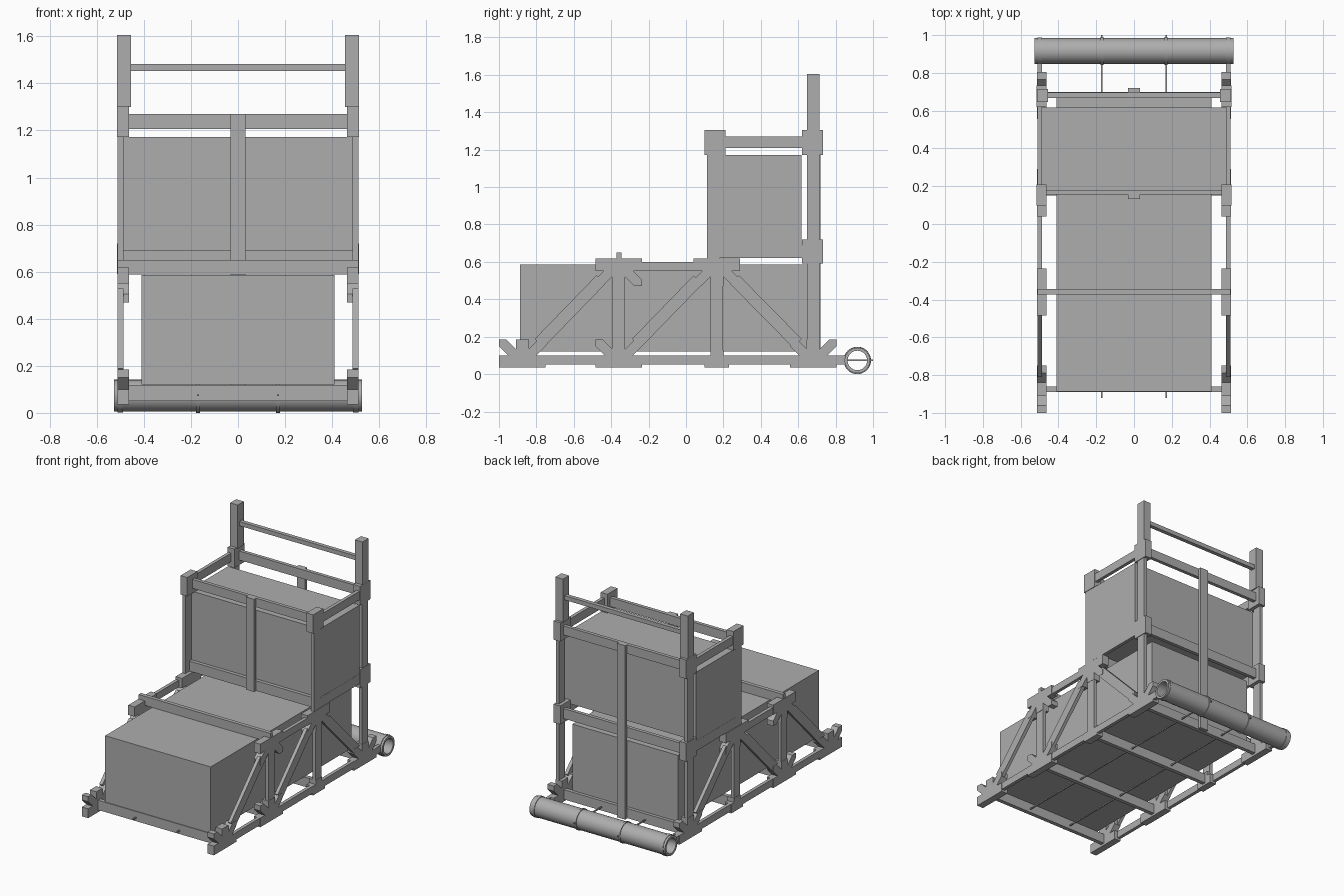
import bpy, bmesh, math
from mathutils import Vector

if "Cube" in bpy.data.objects:
    bpy.data.objects.remove(bpy.data.objects["Cube"])

grey = bpy.data.materials.new("neutral_grey")
grey.diffuse_color = (0.42, 0.42, 0.42, 1)
grey.use_nodes = True
grey.node_tree.nodes["Principled BSDF"].inputs["Base Color"].default_value = grey.diffuse_color


def finish(name, bm):
    bmesh.ops.recalc_face_normals(bm, faces=bm.faces)
    me = bpy.data.meshes.new(name)
    bm.to_mesh(me)
    bm.free()
    ob = bpy.data.objects.new(name, me)
    bpy.context.collection.objects.link(ob)
    me.materials.append(grey)
    return ob


def prism(bm, pts, x0, x1):
    """Extrude a (y, z) outline from x0 to x1."""
    f = bm.faces.new([bm.verts.new((x0, y, z)) for y, z in pts])
    r = bmesh.ops.extrude_face_region(bm, geom=[f])
    vs = [g for g in r["geom"] if isinstance(g, bmesh.types.BMVert)]
    bmesh.ops.translate(bm, vec=(x1 - x0, 0, 0), verts=vs)


def rect(y0, y1, z0, z1):
    return [(y0, z0), (y1, z0), (y1, z1), (y0, z1)]


def box(name, x0, x1, y0, y1, z0, z1):
    bm = bmesh.new()
    prism(bm, rect(y0, y1, z0, z1), x0, x1)
    return finish(name, bm)


def both_sides(name, outlines, x0, x1):
    """Same outlines on the right and left side of the frame."""
    for side, s in (("right", 1), ("left", -1)):
        bm = bmesh.new()
        for pts in outlines:
            prism(bm, pts, s * x0, s * x1)
        finish(side + "_" + name, bm)


IN, RAIL_IN, RAIL_OUT, OUT = 0.463, 0.487, 0.511, 0.513
NODES = (-0.875, -0.36, 0.165, 0.68)

# cargo boxes
box("lower_box", -0.41, 0.41, -0.888, 0.675, 0.12, 0.585)
box("upper_box", -0.51, 0.51, 0.18, 0.617, 0.69, 1.172)

# side rails
both_sides("bottom_rail", [rect(-0.99, 0.85, 0.05, 0.10)], RAIL_IN, RAIL_OUT)
both_sides("middle_rail", [rect(-0.47, 0.28, 0.55, 0.60)], RAIL_IN, RAIL_OUT)
both_sides("seat_rail", [rect(0.12, 0.66, 0.62, 0.69)], RAIL_IN, RAIL_OUT)
both_sides("top_rail", [rect(0.15, 0.68, 1.21, 1.27)], RAIL_IN, RAIL_OUT)

# upright posts
both_sides("short_post", [rect(-0.392, -0.325, 0.10, 0.56)], RAIL_IN, RAIL_OUT)
both_sides("front_post", [rect(0.13, 0.197, 0.10, 0.56),
                          rect(0.112, 0.18, 0.55, 1.2)], RAIL_IN, RAIL_OUT)
both_sides("rear_post", [rect(0.647, 0.714, 0.10, 1.2)], RAIL_IN, RAIL_OUT)
both_sides("handle_post", [rect(0.647, 0.714, 1.30, 1.605)], 0.455, 0.514)


# diagonal braces
def brace(y0, z0, y1, z1, w=0.033):
    d = Vector((y1 - y0, z1 - z0)).normalized() * w
    return [(y0 - d.y, z0 + d.x), (y0 + d.y, z0 - d.x),
            (y1 + d.y, z1 - d.x), (y1 - d.y, z1 + d.x)]


both_sides("brace", [brace(-0.785, 0.165, -0.455, 0.505),
                     brace(-0.265, 0.165, 0.065, 0.505),
                     brace(0.26, 0.505, 0.595, 0.165)], RAIL_IN, RAIL_OUT)


# joints: a rail sleeve, a post sleeve and slanted brace sockets
def socket(c, s, z, v):
    """Slanted socket on side s of a joint, rising (v=1) or hanging (v=-1)."""
    pts = [(0.035, 0), (0.075, 0), (0.125, 0.05), (0.125, 0.085),
           (0.085, 0.085), (0.035, 0.035)]
    return [(c + s * y, z + v * h) for y, h in pts]


lower, upper, sockets = [], [], []
for c in NODES:
    w = 0.065 if c == NODES[2] else 0.125
    lower += [rect(c - w, c + w, 0.035, 0.10),
              rect(c - 0.035, c + 0.035, 0.10, 0.13 if w < 0.1 else 0.185)]
    if w > 0.1:
        sockets += [socket(c, s, 0.10, 1) for s in (-1, 1)]
for c in NODES[1:3]:
    upper += [rect(c - 0.125, c + 0.125, 0.55, 0.618),
              rect(c - 0.035, c + 0.035, 0.47, 0.55)]
    sockets += [socket(c, s, 0.555, -1) for s in (-1, 1)]
both_sides("lower_joint", lower, IN, OUT)
both_sides("upper_joint", upper, IN, OUT)
both_sides("brace_socket", sockets, IN, OUT)
both_sides("corner_joint", [rect(0.098, 0.21, 1.172, 1.304),
                            rect(0.62, 0.733, 1.172, 1.304),
                            rect(0.62, 0.733, 0.59, 0.72)], IN, OUT + 0.002)

# cross bars
for c in NODES:
    box("floor_crossbar", -0.47, 0.47, c - 0.014, c + 0.014, 0.05, 0.118)
box("middle_crossbar", -0.511, 0.511, -0.372, -0.345, 0.587, 0.65)
for label, y in (("front", 0.155), ("rear", 0.675)):
    box(label + "_top_crossbar", -0.48, 0.48, y, y + 0.025, 1.207, 1.27)
    box(label + "_seat_crossbar", -0.488, 0.488, y, y + 0.025, 0.62, 0.69)
box("handle_bar", -0.46, 0.46, 0.667, 0.695, 1.452, 1.482)

# centre uprights
box("front_centre_upright", -0.032, 0.032, 0.133, 0.156, 0.62, 1.27)
box("rear_centre_upright", -0.032, 0.032, 0.699, 0.72, 0.05, 1.27)


# rear tube with raised bands
def tube(name, x0, x1, r_out, r_in, n=48):
    bm = bmesh.new()
    rings = []
    for x, r in ((x0, r_out), (x1, r_out), (x1, r_in), (x0, r_in)):
        rings.append([bm.verts.new((x, 0.916 + r * math.cos(2 * math.pi * i / n),
                                    0.073 + r * math.sin(2 * math.pi * i / n)))
                      for i in range(n)])
    for k in range(4):
        a, b = rings[k], rings[(k + 1) % 4]
        for i in range(n):
            j = (i + 1) % n
            bm.faces.new((a[i], a[j], b[j], b[i]))
    ob = finish(name, bm)
    bpy.context.view_layer.objects.active = ob
    ob.select_set(True)
    bpy.ops.object.shade_smooth_by_angle()
    ob.select_set(False)


tube("rear_tube", -0.527, 0.527, 0.068, 0.052)
for s in (-1, 1):
    tube("tube_end_band", s * 0.50 - 0.012, s * 0.50 + 0.012, 0.072, 0.06)
    tube("tube_strap", s * 0.17 - 0.008, s * 0.17 + 0.008, 0.073, 0.06)
    # long tie rods under the floor
    box("tie_rod", s * 0.17 - 0.004, s * 0.17 + 0.004, -0.92, 1.0, 0.071, 0.079)
